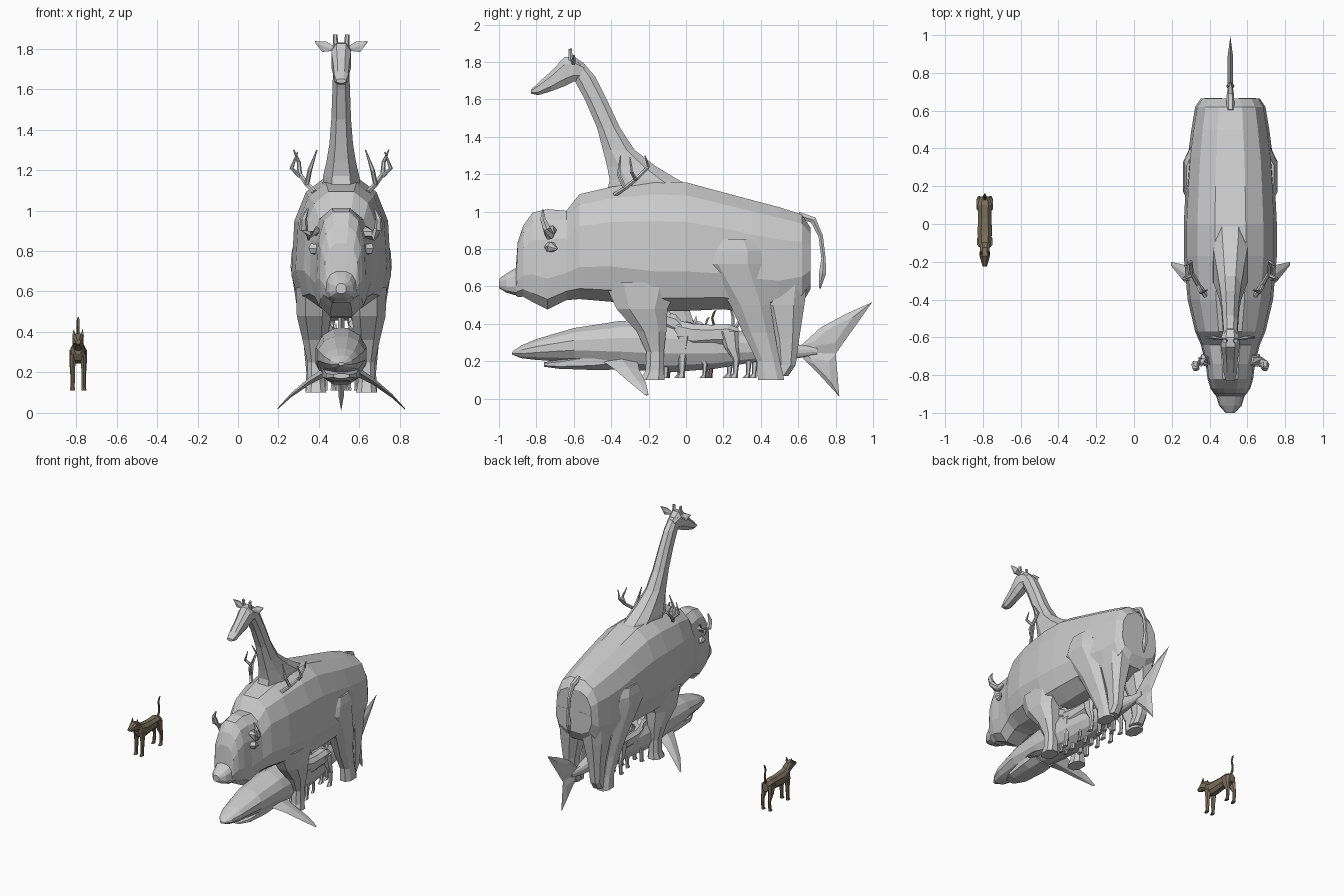
import bpy, math
from mathutils import Vector

CX = 0.51  # centre line of the animal stack


def build(name, rings, mat=None):
    """Skin a list of equal-sized vertex rings and cap the ends."""
    n = len(rings[0])
    verts = [v for r in rings for v in r]
    faces = [(i*n + j, i*n + (j+1) % n, (i+1)*n + (j+1) % n, (i+1)*n + j)
             for i in range(len(rings)-1) for j in range(n)]
    faces += [tuple(range(n))[::-1], tuple(range((len(rings)-1)*n, len(rings)*n))]
    me = bpy.data.meshes.new(name)
    me.from_pydata([tuple(v) for v in verts], [], faces)
    ob = bpy.data.objects.new(name, me)
    bpy.context.collection.objects.link(ob)
    if mat:
        me.materials.append(mat)
    bpy.context.view_layer.objects.active = ob
    ob.select_set(True)
    bpy.ops.object.mode_set(mode='EDIT')
    bpy.ops.mesh.select_all(action='SELECT')
    bpy.ops.mesh.normals_make_consistent(inside=False)
    bpy.ops.object.mode_set(mode='OBJECT')
    ob.select_set(False)
    return ob


def sp(v, e):
    return math.copysign(abs(v)**e, v)


def angles(n):
    return [2*math.pi*(k+0.5)/n for k in range(n)]


def body(name, secs, cx=CX, n=12, e=0.8, taper=0.0, mat=None):
    """Loft along y: sections are (y, top, bottom, half width)."""
    return build(name, [[(cx + w*sp(math.cos(a), e)*(1 - taper*math.sin(a)), y,
                          (t+b)/2 + (t-b)/2*sp(math.sin(a), e)) for a in angles(n)]
                        for y, t, b, w in secs], mat)


def limb(name, secs, n=8, mat=None):
    """Loft along z: sections are (z, front y, back y, centre x, half width)."""
    return build(name, [[(x + w*sp(math.cos(a), .8), (y0+y1)/2 + (y1-y0)/2*sp(math.sin(a), .8), z)
                         for a in angles(n)] for z, y0, y1, x, w in secs], mat)


def tube(name, pts, radii, n=6, mat=None, flat=1.0):
    """Tapered tube along a path."""
    p = [Vector(q) for q in pts]
    rings = []
    for i, q in enumerate(p):
        d = (p[min(i+1, len(p)-1)] - p[max(i-1, 0)]).normalized()
        u = d.cross(Vector((1, 0, 0)) if abs(d.x) < .9 else Vector((0, 1, 0))).normalized()
        v = d.cross(u)
        rings.append([q + radii[i]*(u*math.cos(a) + v*flat*math.sin(a)) for a in angles(n)])
    return build(name, rings, mat)


# bison: body with head
body("bison_body", [
    (-1.0, .64, .59, .025), (-.96, .67, .565, .06), (-.91, .70, .55, .075), (-.9, .84, .54, .085),
    (-.87, .93, .54, .105), (-.82, 1.0, .51, .12), (-.74, 1.02, .47, .13), (-.64, 1.01, .52, .155),
    (-.57, 1.10, .525, .185), (-.4, 1.14, .51, .225), (-.17, 1.17, .46, .245), (0, 1.165, .46, .245),
    (.2, 1.11, .47, .235), (.35, 1.07, .45, .225), (.5, 1.03, .45, .205), (.62, .99, .5, .185),
    (.665, .92, .58, .155)], e=.72, taper=.12)

for s, side in ((-1, "left"), (1, "right")):
    def X(d): return CX + s*d
    # bison legs
    limb("front_leg_" + side, [(.62, -.45, -.02, X(.13), .1), (.48, -.38, -.09, X(.135), .09),
         (.36, -.27, -.1, X(.13), .065), (.25, -.215, -.115, X(.125), .045),
         (.15, -.22, -.115, X(.125), .045), (.1, -.25, -.11, X(.125), .055)])
    limb("hind_leg_inner_" + side, [(.75, .38, .675, X(.09), .1), (.5, .4, .64, X(.1), .085),
         (.32, .46, .61, X(.11), .055), (.18, .48, .59, X(.11), .045), (.12, .44, .55, X(.11), .045)])
    limb("hind_leg_outer_" + side, [(.85, .16, .36, X(.19), .045), (.79, .11, .41, X(.18), .07),
         (.72, .08, .42, X(.175), .08), (.5, .23, .46, X(.145), .075), (.35, .3, .48, X(.135), .055),
         (.2, .375, .505, X(.13), .045), (.1, .38, .53, X(.13), .05)])
    # bison horns, ears
    tube("bison_horn_" + side, [(X(.11), -.72, .9), (X(.16), -.73, .875), (X(.185), -.745, .91),
         (X(.185), -.765, .96), (X(.165), -.765, 1.01)], [.03, .027, .023, .016, .004])
    tube("bison_ear_" + side, [(X(.1), -.74, .81), (X(.14), -.72, .81), (X(.15), -.69, .80)],
         [.025, .03, .006])
    # antlers of the hidden deer
    tube("antler_beam_" + side, [(X(.13), -.38, 1.09), (X(.17), -.32, 1.13), (X(.205), -.26, 1.18),
         (X(.21), -.2, 1.24), (X(.235), -.22, 1.30)], [.014, .013, .012, .01, .003])
    tube("antler_tine_" + side, [(X(.17), -.33, 1.13), (X(.155), -.36, 1.2), (X(.12), -.35, 1.3)],
         [.012, .011, .003])
    tube("antler_back_tine_" + side, [(X(.205), -.27, 1.17), (X(.245), -.29, 1.21),
         (X(.215), -.3, 1.29)], [.011, .01, .003])
    # giraffe ears, horns
    tube("giraffe_ear_" + side, [(X(.035), -.61, 1.80), (X(.085), -.6, 1.81), (X(.13), -.6, 1.835)],
         [.012, .032, .006], flat=.35)
    tube("giraffe_horn_" + side, [(X(.025), -.615, 1.78), (X(.03), -.62, 1.87)], [.016, .011])
    # shark pectoral fins
    build("pectoral_fin_" + side, [[(X(d), y0, z), (X(d), (y0+y1)/2, z + t), (X(d), y1, z),
          (X(d), (y0+y1)/2, z - t)] for d, y0, y1, z, t in
          ((.07, -.46, -.26, .21, .025), (.16, -.38, -.25, .155, .018),
           (.25, -.3, -.215, .085, .01), (.315, -.22, -.2, .02, .003))])

tube("bison_tail", [(CX, .6, .98), (CX, .68, .955), (CX, .72, .87), (CX, .735, .75), (CX, .73, .67),
     (CX, .715, .59)], [.022, .02, .014, .013, .022, .006])

# giraffe neck and head
limb("giraffe_neck", [(1.1, -.44, .12, CX, .1), (1.17, -.42, -.03, CX, .095), (1.24, -.43, -.15, CX, .078),
     (1.33, -.45, -.27, CX, .062), (1.45, -.48, -.35, CX, .052), (1.6, -.545, -.42, CX, .046),
     (1.72, -.61, -.48, CX, .042), (1.8, -.65, -.55, CX, .036)])
body("giraffe_head", [(-.83, 1.65, 1.63, .025), (-.79, 1.69, 1.62, .037), (-.72, 1.755, 1.64, .042),
     (-.65, 1.83, 1.665, .052), (-.6, 1.835, 1.69, .05), (-.54, 1.79, 1.7, .035)], n=8)

# shark body, jaw and fins
body("shark_body", [(-.93, .25, .235, .015), (-.88, .285, .215, .055), (-.8, .32, .205, .085),
     (-.6, .38, .19, .12), (-.35, .42, .155, .13), (-.1, .425, .135, .13), (.15, .395, .155, .105),
     (.38, .345, .195, .065), (.6, .29, .215, .03), (.7, .275, .235, .014)], e=.95)
body("shark_jaw", [(-.76, .195, .17, .04), (-.68, .21, .158, .08), (-.5, .25, .15, .1),
     (-.38, .3, .15, .1)], n=8)


def fin(name, outline, t):
    """Vertical fin: outline of (y, z) with thin edges and a thick middle."""
    c = [sum(v)/len(outline) for v in zip(*outline)]
    inner = [(c[0] + (y-c[0])*.5, c[1] + (z-c[1])*.5) for y, z in outline]
    build(name, [[(CX - t, y, z) for y, z in inner], [(CX, y, z) for y, z in outline],
                 [(CX + t, y, z) for y, z in inner]])


fin("tail_fin_upper", [(.6, .27), (.72, .38), (.86, .455), (.995, .515), (.9, .38), (.8, .24), (.62, .22)], .014)
fin("tail_fin_lower", [(.6, .27), (.8, .24), (.81, .13), (.82, .01), (.72, .12), (.63, .21)], .014)
fin("dorsal_fin", [(-.2, .38), (-.1, .48), (.02, .55), (.02, .47), (.05, .38)], .016)


# small four-legged animals: the free-standing cat and the ones under the shark
def small_animal(name, x, y, k, mat=None):
    def Z(z): return .11 + (z - .11)*k
    body(name + "_body", [(y + a*k, Z(t), Z(b), w*k) for a, t, b, w in (
        (-.135, .35, .29, .02), (-.115, .36, .255, .033), (-.05, .345, .24, .041), (.03, .34, .25, .038),
        (.1, .345, .25, .04), (.145, .325, .26, .025))], x, 8, mat=mat)
    body(name + "_head", [(y + a*k, Z(t), Z(b), w*k) for a, t, b, w in (
        (-.225, .36, .34, .012), (-.2, .375, .33, .02), (-.17, .395, .325, .029),
        (-.125, .385, .3, .027), (-.09, .345, .28, .03))], x, 8, mat=mat)
    for s, side in ((-1, "left"), (1, "right")):
        tube(name + "_ear_" + side, [(x + s*.02*k, y - .155*k, Z(.38)), (x + s*.022*k, y - .15*k, Z(.412))],
             [.012*k, .002], 4, mat)
        for part, prof in (("front", ((.29, -.125, -.06, .025, .017), (.22, -.115, -.075, .026, .012),
                                      (.13, -.11, -.085, .026, .01), (.11, -.125, -.085, .026, .012))),
                           ("hind", ((.31, .06, .145, .027, .018), (.24, .085, .145, .03, .014),
                                     (.19, .12, .15, .03, .01), (.13, .12, .142, .03, .01),
                                     (.11, .1, .142, .03, .012)))):
            limb(name + "_%s_leg_%s" % (part, side),
                 [(Z(z), y + a*k, y + b*k, x + s*d*k, w*k) for z, a, b, d, w in prof], 6, mat)
    tube(name + "_tail", [(x, y + a*k, Z(z)) for a, z in (
        (.13, .32), (.148, .35), (.15, .39), (.14, .43), (.15, .46), (.16, .472))],
        [r*k for r in (.01, .009, .008, .007, .007, .003)], 6, mat)


brown = bpy.data.materials.new("brown_fur")
brown.diffuse_color = (.2, .165, .11, 1)
small_animal("cat", -.79, 0, 1, brown)
for i, (dx, y, k) in enumerate(((-.07, .08, 1.15), (.07, .1, 1.25), (0, .2, 1.0), (.05, -.02, .9), (-.05, .22, 1.1))):
    small_animal("hidden_animal_%d" % (i+1), CX + dx, y, k)
